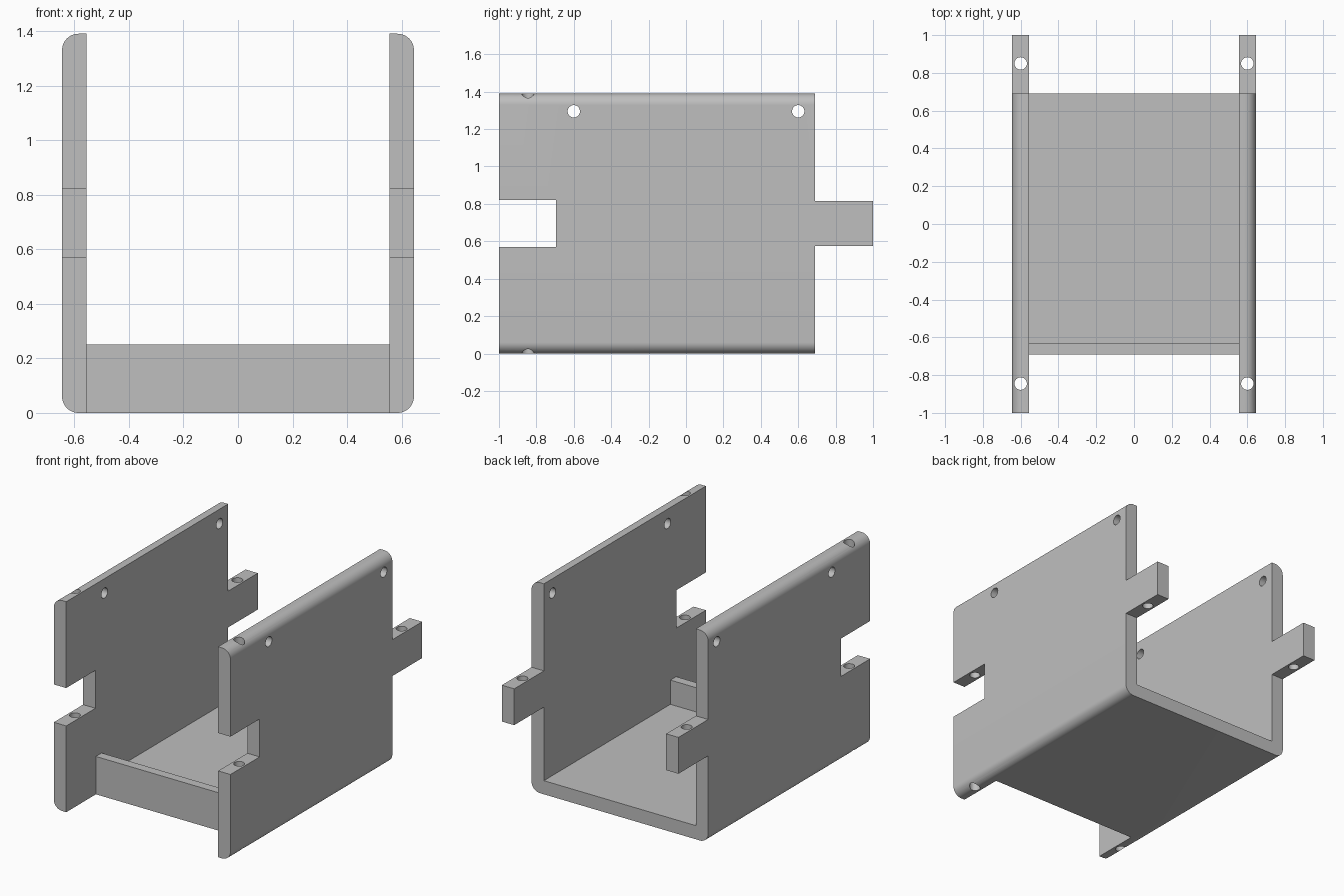
import bpy, bmesh, math
from mathutils import Matrix

cube = bpy.data.objects.get("Cube")
if cube:
    bpy.data.objects.remove(cube, do_unlink=True)

OUT, INN, TOP = 0.645, 0.555, 1.39      # wall faces and height
FRONT, BACK, LIP = -1.0, 0.69, -0.69    # depth stations
FLOOR, RAD, HOLE = 0.09, 0.06, 0.033
MID = (OUT + INN) / 2

grey = bpy.data.materials.new("plain grey")
grey.use_nodes = True
grey.diffuse_color = (0.52, 0.52, 0.52, 1)
grey.node_tree.nodes["Principled BSDF"].inputs["Base Color"].default_value = grey.diffuse_color


def finish(name, bm):
    bmesh.ops.recalc_face_normals(bm, faces=bm.faces[:])
    mesh = bpy.data.meshes.new(name)
    bm.to_mesh(mesh)
    bm.free()
    mesh.materials.append(grey)
    obj = bpy.data.objects.new(name, mesh)
    bpy.context.collection.objects.link(obj)
    return obj


def box(name, x0, x1, y0, y1, z0, z1):
    bm = bmesh.new()
    bmesh.ops.create_cube(bm, size=1)
    for v in bm.verts:
        v.co = ((x0, x1)[v.co.x > 0], (y0, y1)[v.co.y > 0], (z0, z1)[v.co.z > 0])
    return finish(name, bm)


def drill(name, centre, length, axis):
    bm = bmesh.new()
    turn = Matrix.Rotation(math.pi / 2, 4, 'Y') if axis == 'X' else Matrix.Identity(4)
    bmesh.ops.create_cone(bm, cap_ends=True, segments=32, radius1=HOLE, radius2=HOLE,
                          depth=length, matrix=Matrix.Translation(centre) @ turn)
    return finish(name, bm)


def combine(target, tool, operation):
    mod = target.modifiers.new(operation.lower(), 'BOOLEAN')
    mod.operation, mod.object, mod.solver = operation, tool, 'EXACT'
    bpy.context.view_layer.objects.active = target
    bpy.ops.object.modifier_apply(modifier=mod.name)
    bpy.data.objects.remove(tool, do_unlink=True)


# U-shaped channel: half profile mirrored, outer corners rounded
def arc(cz, start):
    return [(OUT - RAD + RAD * math.cos(a), cz + RAD * math.sin(a))
            for a in (start + math.pi / 2 * i / 10 for i in range(11))]


half = arc(RAD, -math.pi / 2) + arc(TOP - RAD, 0) + [(INN, TOP), (INN, FLOOR)]
profile = half + [(-x, z) for x, z in reversed(half)]
bm = bmesh.new()
face = bm.faces.new([bm.verts.new((x, FRONT, z)) for x, z in profile])
ext = bmesh.ops.extrude_face_region(bm, geom=[face])
for v in ext["geom"]:
    if isinstance(v, bmesh.types.BMVert):
        v.co.y = BACK
channel = finish("channel", bm)

# Floor stops short of the front, with an upright lip across its edge
combine(channel, box("floor_cut", -INN, INN, FRONT - 0.1, LIP, -0.1, 0.5), 'DIFFERENCE')
combine(channel, box("front_lip", -INN, INN, LIP, -0.63, 0, 0.25), 'UNION')

# Joining tabs at the back, matching slots at the front, and pin holes
for s in (-1, 1):
    x0, x1 = sorted((s * INN, s * OUT))
    combine(channel, box("tab", x0, x1, BACK, 1.0, 0.575, 0.815), 'UNION')
    combine(channel, box("slot", x0 - 0.05, x1 + 0.05, FRONT - 0.1, -0.695, 0.57, 0.82),
            'DIFFERENCE')
    for y in (-0.845, 0.85):
        combine(channel, drill("pin_hole", (s * MID, y, TOP / 2), 2, 'Z'), 'DIFFERENCE')
    for y in (-0.6, 0.6):
        combine(channel, drill("side_hole", (s * MID, y, 1.295), 0.3, 'X'), 'DIFFERENCE')

# Smooth the rounded edges and hole walls, keep flat edges crisp
bpy.ops.object.select_all(action='DESELECT')
channel.select_set(True)
bpy.context.view_layer.objects.active = channel
bpy.ops.object.shade_smooth_by_angle(angle=math.radians(30))
